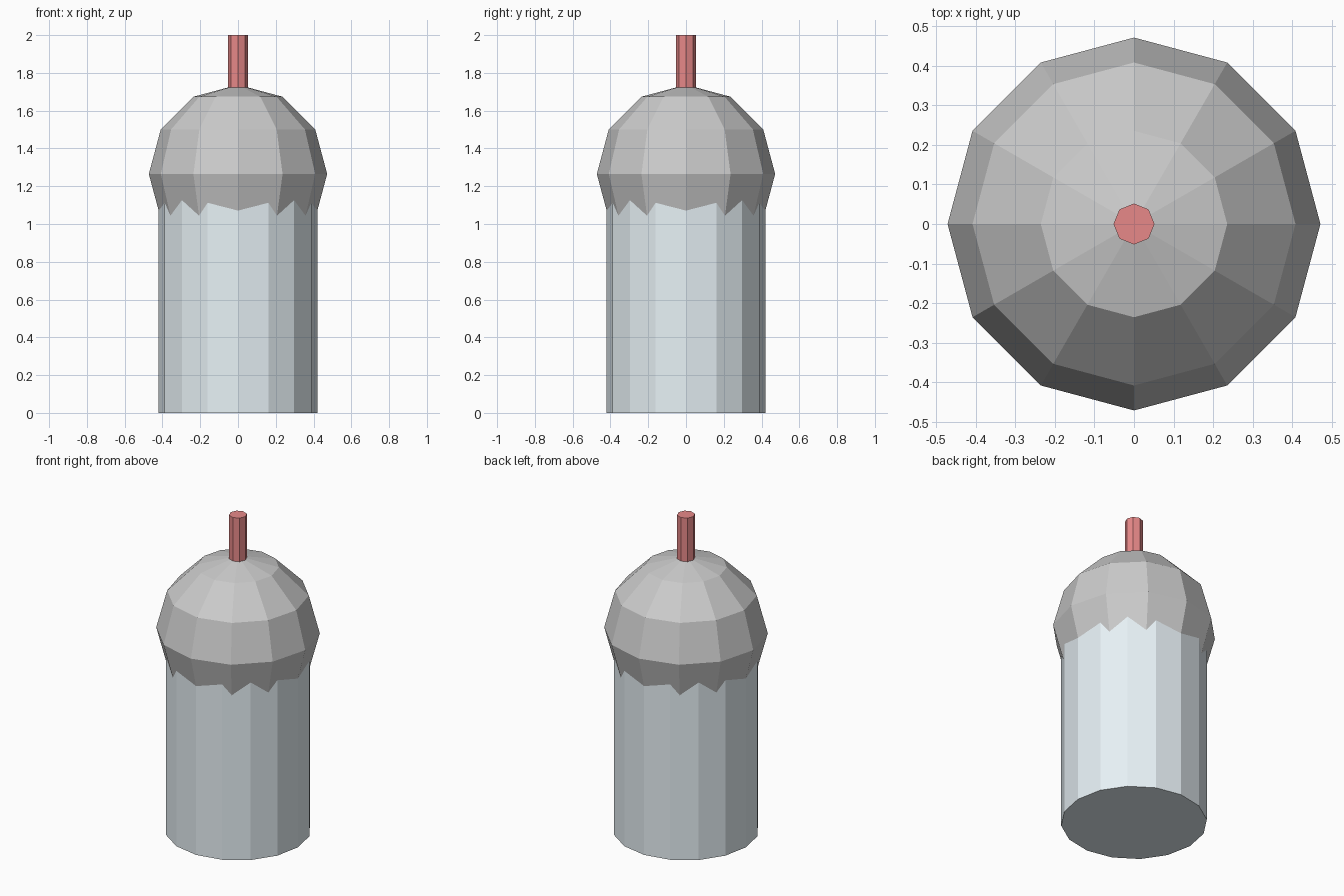
import bpy

if "Cube" in bpy.data.objects:
    bpy.data.objects.remove(bpy.data.objects["Cube"])


def finish(name, color=None):
    obj = bpy.context.object
    obj.name = name
    if color:
        mat = bpy.data.materials.new(name + "_colour")
        mat.diffuse_color = (*color, 1)
        mat.use_nodes = True
        mat.node_tree.nodes["Principled BSDF"].inputs["Base Color"].default_value = mat.diffuse_color
        obj.data.materials.append(mat)
    return obj


def cylinder(name, sides, radius, z0, z1, color):
    bpy.ops.mesh.primitive_cylinder_add(vertices=sides, radius=radius, depth=z1 - z0,
                                        location=(0, 0, (z0 + z1) / 2))
    return finish(name, color)


# Sixteen-sided body, its top hidden inside the dome
cylinder("body", 16, 0.42, 0, 1.265, (0.8, 0.88, 0.92))

# Low-poly ball cap sunk into the body
bpy.ops.mesh.primitive_uv_sphere_add(segments=12, ring_count=6, radius=0.472,
                                     location=(0, 0, 1.265))
finish("dome")

# Thin octagonal stem rising from the dome
cylinder("stem", 8, 0.052, 1.68, 2.0, (0.8, 0.25, 0.25))
